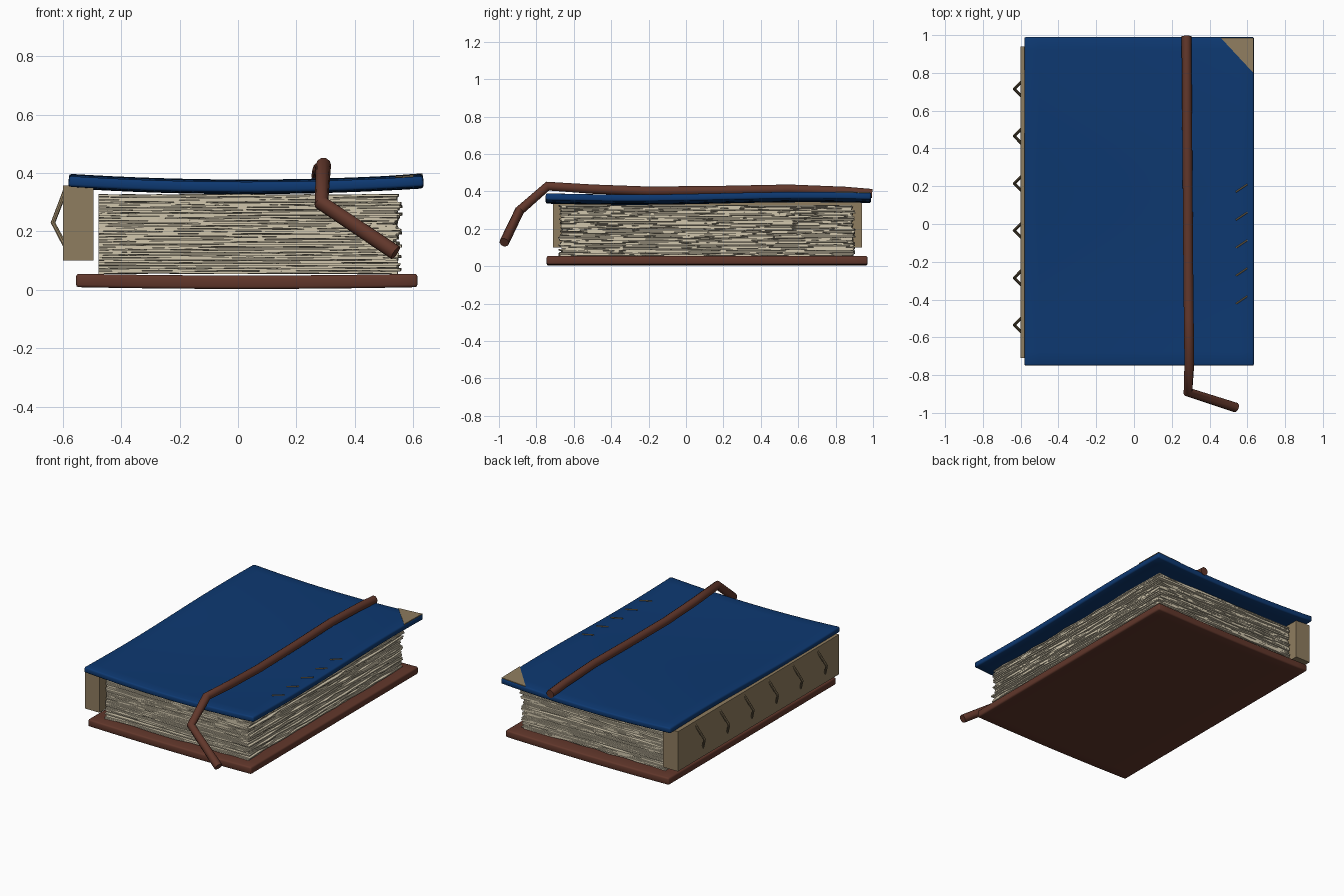
import bpy, bmesh, math, random
from mathutils import Vector

if "Cube" in bpy.data.objects:
    bpy.data.objects.remove(bpy.data.objects["Cube"])

random.seed(4)


def material(name, rgb):
    m = bpy.data.materials.new(name)
    m.diffuse_color = (*rgb, 1)
    m.use_nodes = True
    m.node_tree.nodes["Principled BSDF"].inputs["Base Color"].default_value = m.diffuse_color
    return m


BLUE = material("cover blue", (0.004, 0.040, 0.165))
BROWN = material("leather brown", (0.120, 0.038, 0.024))
TAN = material("binding tan", (0.275, 0.205, 0.115))
CREAM = material("paper cream", (0.64, 0.57, 0.42))


def finish(bm, name, mat):
    bmesh.ops.recalc_face_normals(bm, faces=bm.faces)
    mesh = bpy.data.meshes.new(name)
    bm.to_mesh(mesh)
    bm.free()
    ob = bpy.data.objects.new(name, mesh)
    bpy.context.collection.objects.link(ob)
    mesh.materials.append(mat)
    return ob


def smooth(ob):
    bpy.ops.object.select_all(action='DESELECT')
    ob.select_set(True)
    bpy.context.view_layer.objects.active = ob
    bpy.ops.object.shade_smooth_by_angle(angle=math.radians(40))


def top_mid(x, y):
    """Height of the warped top cover's middle layer."""
    return (0.353 + 0.019 * ((x - 0.03) / 0.6) ** 2
            - 0.007 * math.cos(math.pi * (y + 0.3) / 0.95))


def bottom_mid(x, y):
    return 0.026 + 0.006 * ((x - 0.03) / 0.58) ** 2


def cover(name, x0, x1, y0, y1, height, thick, mat):
    bm = bmesh.new()
    bmesh.ops.create_grid(bm, x_segments=16, y_segments=24, size=0.5)
    for v in bm.verts:
        x = x0 + (v.co.x + 0.5) * (x1 - x0)
        y = y0 + (v.co.y + 0.5) * (y1 - y0)
        v.co = (x, y, height(x, y))
    ob = finish(bm, name, mat)
    s = ob.modifiers.new("thickness", 'SOLIDIFY')
    s.thickness, s.offset = thick, 0
    b = ob.modifiers.new("soft edge", 'BEVEL')
    b.width, b.segments, b.limit_method = 0.009, 2, 'ANGLE'
    b.angle_limit = math.radians(50)
    smooth(ob)


def tube(name, paths, radius, mat, res=2):
    cu = bpy.data.curves.new(name, 'CURVE')
    cu.dimensions = '3D'
    cu.bevel_depth, cu.bevel_resolution, cu.use_fill_caps = radius, res, True
    for pts in paths:
        sp = cu.splines.new('POLY')
        sp.points.add(len(pts) - 1)
        for p, co in zip(sp.points, pts):
            p.co = (*co, 1)
    cu.materials.append(mat)
    ob = bpy.data.objects.new(name, cu)
    bpy.context.collection.objects.link(ob)
    bpy.ops.object.select_all(action='DESELECT')
    ob.select_set(True)
    bpy.context.view_layer.objects.active = ob
    bpy.ops.object.convert(target='MESH')
    smooth(bpy.context.view_layer.objects.active)


# covers
cover("top_cover", -0.58, 0.635, -0.75, 0.99, top_mid, 0.036, BLUE)
cover("bottom_cover", -0.555, 0.615, -0.745, 0.97, bottom_mid, 0.046, BROWN)

# ragged stack of wavy sheets
bm = bmesh.new()
SHEETS = 30
for i in range(SHEETS):
    z = 0.060 + 0.262 * i / (SHEETS - 1)
    x0, x1 = -0.478, 0.55 + random.uniform(-0.012, 0.010)
    y0 = -0.67 + random.uniform(-0.010, 0.010)
    y1 = 0.892 + random.uniform(-0.010, 0.010)
    grid = bmesh.ops.create_grid(bm, x_segments=10, y_segments=16, size=0.5)
    for v in grid["verts"]:
        u, w = v.co.x + 0.5, v.co.y + 0.5
        x, y = x0 + u * (x1 - x0), y0 + w * (y1 - y0)
        if u > 0.99:
            x += random.uniform(-0.006, 0.006)
        if w < 0.01 or w > 0.99:
            y += random.uniform(-0.006, 0.006)
        v.co = (x, y, z + random.uniform(-0.0022, 0.0022))
pages = finish(bm, "pages", CREAM)
s = pages.modifiers.new("paper thickness", 'SOLIDIFY')
s.thickness, s.offset = 0.0075, 0

# spine block
bm = bmesh.new()
bmesh.ops.create_cube(bm, size=1)
for v in bm.verts:
    v.co = (-0.5475 + v.co.x * 0.105, 0.115 + v.co.y * 1.65, 0.229 + v.co.z * 0.258)
finish(bm, "spine", TAN)

# lacing on the spine
tube("spine_lacing",
     [[(-0.592, y + 0.042, 0.340), (-0.634, y, 0.230), (-0.592, y - 0.042, 0.150)]
      for y in (0.715 - 0.25 * k for k in range(6))], 0.008, TAN)

# small stitches on the top cover
stitches = []
for k in range(5):
    y = 0.19 - 0.148 * k
    ends = [(0.54, y - 0.02), (0.57, y), (0.60, y + 0.02)]
    stitches.append([(a, b, top_mid(a, b) + 0.019) for a, b in ends])
tube("cover_stitches", stitches, 0.004, TAN, 1)

# corner patch: thin triangle following the cover surface
bm = bmesh.new()
a, b, c = Vector((0.632, 0.985)), Vector((0.46, 0.985)), Vector((0.632, 0.80))
N = 6
rows = []
for i in range(N + 1):
    row = []
    for j in range(N + 1 - i):
        p = a + (b - a) * i / N + (c - a) * j / N
        row.append(bm.verts.new((p.x, p.y, top_mid(p.x, p.y) + 0.0185)))
    rows.append(row)
for i in range(N):
    for j in range(N - i):
        bm.faces.new((rows[i][j], rows[i + 1][j], rows[i][j + 1]))
        if j < N - i - 1:
            bm.faces.new((rows[i + 1][j], rows[i + 1][j + 1], rows[i][j + 1]))
patch = finish(bm, "corner_patch", TAN)
s = patch.modifiers.new("plate thickness", 'SOLIDIFY')
s.thickness, s.offset = 0.005, 0

# strap lying over the cover and hanging off the front
tube("strap", [[(0.278, 0.995, 0.388), (0.279, 0.85, 0.400), (0.281, 0.55, 0.412),
                (0.284, 0.20, 0.405), (0.287, -0.20, 0.401), (0.290, -0.50, 0.412),
                (0.293, -0.74, 0.428), (0.286, -0.89, 0.297), (0.540, -0.972, 0.127)]],
     0.026, BROWN, 3)
